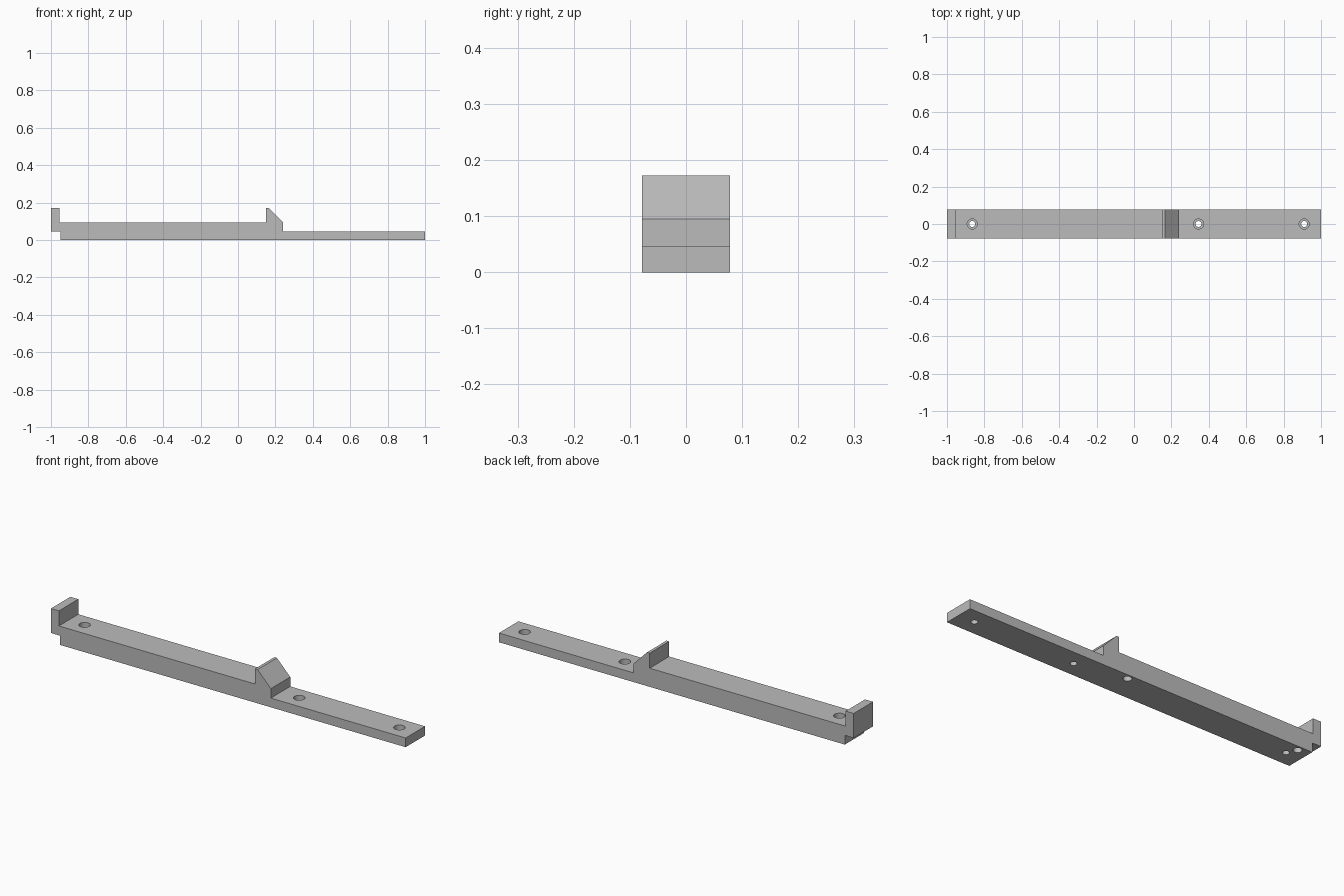
import bpy
import bmesh

if "Cube" in bpy.data.objects:
    bpy.data.objects.remove(bpy.data.objects["Cube"])

HALF_WIDTH = 0.078
STEP, DECK, TOP = 0.047, 0.095, 0.172

# Single grey material
grey = bpy.data.materials.new("plain grey")
grey.use_nodes = True
colour = (0.5, 0.5, 0.5, 1)
grey.diffuse_color = colour
grey.node_tree.nodes["Principled BSDF"].inputs["Base Color"].default_value = colour


def add_object(name, bm):
    bmesh.ops.recalc_face_normals(bm, faces=bm.faces)
    mesh = bpy.data.meshes.new(name)
    bm.to_mesh(mesh)
    bm.free()
    obj = bpy.data.objects.new(name, mesh)
    bpy.context.collection.objects.link(obj)
    mesh.materials.append(grey)
    return obj


# Bar: side profile with end hook, sloped catch and thin tail, pushed across y
profile = [(-0.95, 0), (1, 0), (1, STEP), (0.24, STEP), (0.24, DECK),
           (0.165, TOP), (0.15, TOP), (0.15, DECK), (-0.955, DECK),
           (-0.955, TOP), (-1, TOP), (-1, STEP), (-0.95, STEP)]
bm = bmesh.new()
face = bm.faces.new([bm.verts.new((x, -HALF_WIDTH, z)) for x, z in profile])
side = bmesh.ops.extrude_face_region(bm, geom=[face])["geom"]
bmesh.ops.translate(bm, vec=(0, 2 * HALF_WIDTH, 0),
                    verts=[v for v in side if isinstance(v, bmesh.types.BMVert)])
bar = add_object("mounting_bar", bm)


def drill(x, y, radius, low, high):
    """Cut a round hole between two heights."""
    bm = bmesh.new()
    bmesh.ops.create_cone(bm, cap_ends=True, segments=32, radius1=radius,
                          radius2=radius, depth=high - low)
    bmesh.ops.translate(bm, verts=bm.verts, vec=(x, y, (low + high) / 2))
    cutter = add_object("hole_cutter", bm)
    cutter.hide_render = True
    mod = bar.modifiers.new("hole", "BOOLEAN")
    mod.operation, mod.solver, mod.object = "DIFFERENCE", "EXACT", cutter
    bpy.context.view_layer.objects.active = bar
    bpy.ops.object.modifier_apply(modifier=mod.name)
    bpy.data.objects.remove(cutter)


# Counterbored screw holes
for x, surface in ((-0.865, DECK), (0.345, STEP), (0.91, STEP)):
    drill(x, 0, 0.016, -0.05, 0.3)
    drill(x, 0, 0.027, surface - 0.025, 0.3)

# Blind locating holes in the underside
for x in (-0.89, 0.08):
    drill(x, 0.05, 0.02, -0.05, 0.04)

# Round hole walls, crisp edges elsewhere
bpy.ops.object.select_all(action="DESELECT")
bar.select_set(True)
bpy.context.view_layer.objects.active = bar
bpy.ops.object.shade_smooth_by_angle(angle=0.5)
